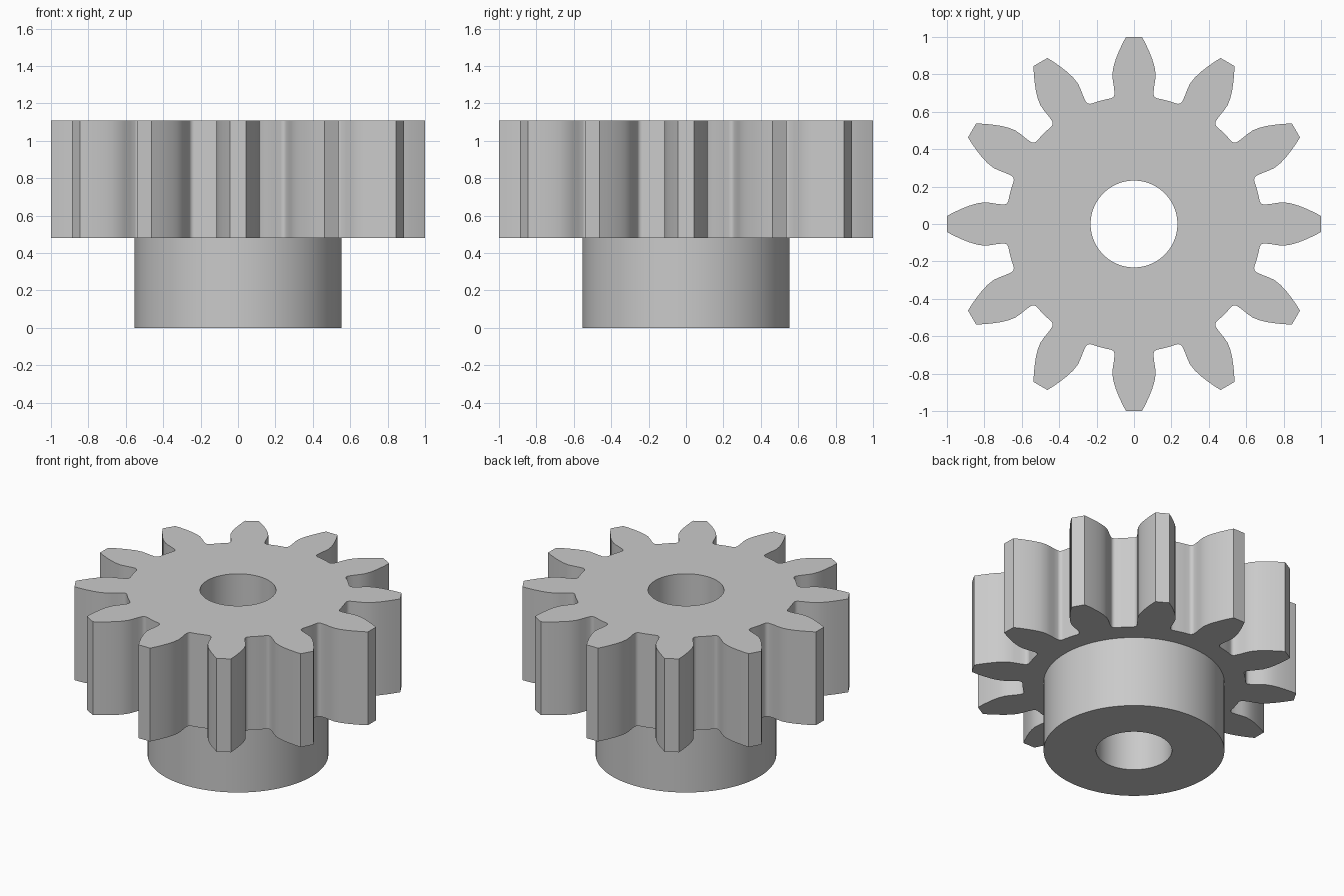
import bpy
import bmesh
from math import atan2, cos, hypot, pi, radians, sin

if "Cube" in bpy.data.objects:
    bpy.data.objects.remove(bpy.data.objects["Cube"], do_unlink=True)

TEETH = 12
TIP_R, ROOT_R, HUB_R, BORE_R = 1.0, 0.683, 0.553, 0.232
GEAR_Z, TOP_Z = 0.48, 1.11

# Material
steel = bpy.data.materials.new("plain grey")
steel.use_nodes = True
grey = (0.59, 0.59, 0.59, 1)
steel.diffuse_color = grey
steel.node_tree.nodes["Principled BSDF"].inputs["Base Color"].default_value = grey


def circle(radius, count=96):
    return [(radius * cos(2 * pi * i / count), radius * sin(2 * pi * i / count))
            for i in range(count)]


def gear_outline():
    """Half a tooth (offset, radial distance), mirrored and repeated."""
    half = [(0.043, TIP_R), (0.064, 0.96), (0.082, 0.92), (0.098, 0.88),
            (0.11, 0.84), (0.116, 0.80), (0.113, 0.765), (0.107, 0.73)]
    # Root fillet
    for i in range(6):
        a = radians(180 + 78 * i / 5)
        half.append((0.13 + 0.026 * cos(a), 0.697 + 0.026 * sin(a)))
    polar = [(atan2(x, y), hypot(x, y)) for x, y in half]
    # Bottom of the gap between teeth
    polar.append((radians(12.5), ROOT_R))
    tooth = [(-a, r) for a, r in reversed(polar)] + polar + [(pi / TEETH, ROOT_R)]
    points = []
    for t in range(TEETH):
        base = 2 * pi * t / TEETH
        points += [(r * cos(base + a), r * sin(base + a)) for a, r in tooth]
    return points


bm = bmesh.new()


def ring(points, z):
    verts = [bm.verts.new((x, y, z)) for x, y in points]
    edges = [bm.edges.new((v, verts[(i + 1) % len(verts)])) for i, v in enumerate(verts)]
    return verts, edges


def wall(low, high):
    a, b = low[0], high[0]
    for i in range(len(a)):
        j = (i + 1) % len(a)
        bm.faces.new((a[i], a[j], b[j], b[i]))


def cap(outer, inner, up):
    bmesh.ops.triangle_fill(bm, edges=outer[1] + inner[1], use_beauty=True,
                            normal=(0, 0, up))


# Outlines at each level
teeth = gear_outline()
bore_low, bore_high = ring(circle(BORE_R), 0), ring(circle(BORE_R), TOP_Z)
hub_low, hub_high = ring(circle(HUB_R), 0), ring(circle(HUB_R), GEAR_Z)
gear_low, gear_high = ring(teeth, GEAR_Z), ring(teeth, TOP_Z)

# Flat faces: hub bottom, gear underside, gear top
cap(hub_low, bore_low, -1)
cap(gear_low, hub_high, -1)
cap(gear_high, bore_high, 1)

# Upright walls: bore, hub, teeth
wall(bore_low, bore_high)
wall(hub_low, hub_high)
wall(gear_low, gear_high)
bmesh.ops.recalc_face_normals(bm, faces=bm.faces[:])

mesh = bpy.data.meshes.new("hubbed_gear")
bm.to_mesh(mesh)
bm.free()
mesh.materials.append(steel)
gear = bpy.data.objects.new("hubbed_gear", mesh)
bpy.context.collection.objects.link(gear)

# Smooth round walls, crisp rims and tooth tips
bpy.ops.object.select_all(action="DESELECT")
gear.select_set(True)
bpy.context.view_layer.objects.active = gear
bpy.ops.object.shade_smooth_by_angle(angle=radians(35))
